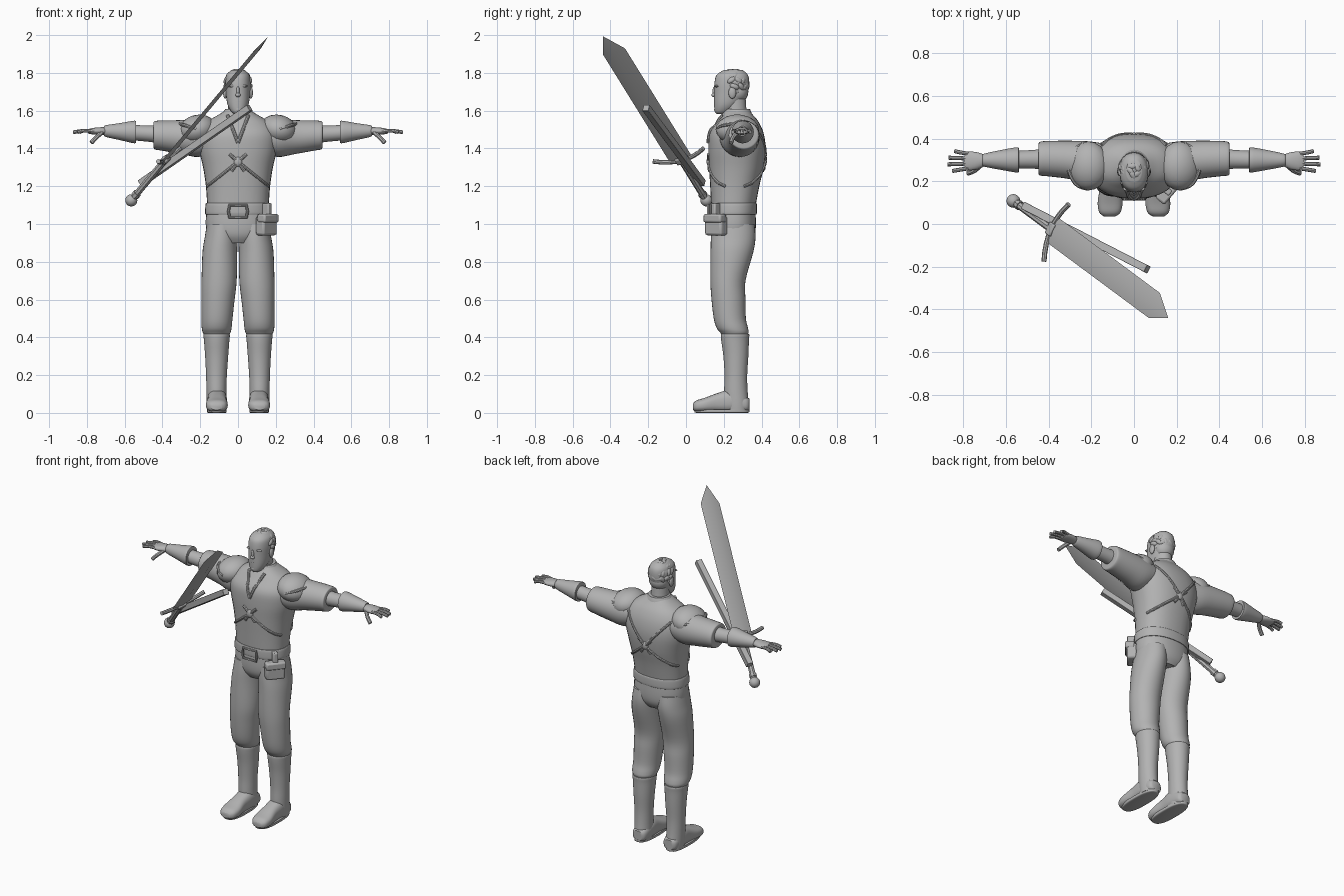
import bpy, bmesh, math, random
from mathutils import Vector, Matrix

if "Cube" in bpy.data.objects:
    bpy.data.objects.remove(bpy.data.objects["Cube"], do_unlink=True)
random.seed(4)

grey = bpy.data.materials.new("plain_grey")
grey.use_nodes = True
COLOUR = (0.45, 0.45, 0.45, 1)
grey.diffuse_color = COLOUR
grey.node_tree.nodes["Principled BSDF"].inputs["Base Color"].default_value = COLOUR
parts = []


def finish(ob, mirror=False):
    ob.data.materials.clear()
    ob.data.materials.append(grey)
    if mirror:
        ob.modifiers.new("Mirror", "MIRROR")
    parts.append(ob)
    return ob


def from_bmesh(name, bm, mirror=False):
    bmesh.ops.recalc_face_normals(bm, faces=bm.faces)
    me = bpy.data.meshes.new(name)
    bm.to_mesh(me)
    bm.free()
    ob = bpy.data.objects.new(name, me)
    bpy.context.collection.objects.link(ob)
    return finish(ob, mirror)


def resample(rings, steps=4):
    """Smooth interpolation through the given rows."""
    out = []
    for i in range(len(rings) - 1):
        p = [Vector(rings[max(0, min(len(rings) - 1, i + k))]) for k in (-1, 0, 1, 2)]
        for s in range(steps):
            t = s / steps
            m1, m2 = (p[2] - p[0]) / 2, (p[3] - p[1]) / 2
            a = p[1] * (2*t**3 - 3*t*t + 1) + m1 * (t**3 - 2*t*t + t)
            out.append(a + p[2] * (3*t*t - 2*t**3) + m2 * (t**3 - t*t))
    return out + [Vector(rings[-1])]


def loft(name, rings, axis="z", power=2.0, mirror=False, segs=32, cap=True):
    """Rings are (distance along axis, centre a, centre b, radius a, radius b)."""
    bm, prev = bmesh.new(), None
    place = {"z": lambda t, a, b: (a, b, t), "x": lambda t, a, b: (t, a, b),
             "y": lambda t, a, b: (a, t, b)}[axis]
    rows = resample(rings)
    for t, a, b, ra, rb in rows:
        row = []
        for k in range(segs):
            c, s = math.cos(math.tau * k / segs), math.sin(math.tau * k / segs)
            row.append(bm.verts.new(place(
                t, a + ra * math.copysign(abs(c) ** (2 / power), c),
                b + rb * math.copysign(abs(s) ** (2 / power), s))))
        if prev:
            for k in range(segs):
                j = (k + 1) % segs
                bm.faces.new((prev[k], prev[j], row[j], row[k]))
        elif cap:
            bm.faces.new(row)
        prev = row
    if cap:
        bm.faces.new(prev)
    return from_bmesh(name, bm, mirror)


def tube(name, points, radius, cyclic=False, mirror=False, smooth=False):
    cu = bpy.data.curves.new(name, "CURVE")
    cu.dimensions, cu.bevel_depth, cu.bevel_resolution = "3D", radius, 2
    cu.use_fill_caps = True
    pts = resample(points, 4) if smooth else points
    sp = cu.splines.new("POLY")
    sp.points.add(len(pts) - 1)
    for p, co in zip(sp.points, pts):
        p.co = (co[0], co[1], co[2], 1)
    sp.use_cyclic_u = cyclic
    ob = bpy.data.objects.new(name, cu)
    bpy.context.collection.objects.link(ob)
    bpy.ops.object.select_all(action="DESELECT")
    ob.select_set(True)
    bpy.context.view_layer.objects.active = ob
    bpy.ops.object.convert(target="MESH")
    return finish(bpy.context.view_layer.objects.active, mirror)


def blob(name, loc, size, mirror=False, rot=None, segs=20):
    bm = bmesh.new()
    m = Matrix.Translation(loc) @ (rot or Matrix()) @ Matrix.Diagonal((*size, 1))
    bmesh.ops.create_uvsphere(bm, u_segments=segs, v_segments=segs // 2, radius=1, matrix=m)
    return from_bmesh(name, bm, mirror)


def box(name, frame, loc, size, bevel=0.006):
    bm = bmesh.new()
    bmesh.ops.create_cube(bm, size=1, matrix=frame @ Matrix.Translation(loc) @ Matrix.Diagonal((*size, 1)))
    ob = from_bmesh(name, bm)
    mod = ob.modifiers.new("Bevel", "BEVEL")
    mod.width, mod.segments = bevel, 2
    return ob


# Torso, pelvis and belt
TORSO = [(1.08, 0, .25, .162, .116), (1.2, 0, .258, .17, .13), (1.3, 0, .267, .185, .145),
         (1.4, 0, .27, .207, .152), (1.48, 0, .268, .205, .143), (1.54, 0, .275, .165, .11),
         (1.58, 0, .272, .1, .08), (1.6, 0, .27, .07, .065)]
loft("vest", TORSO, power=2.3)
loft("pelvis", [(.9, 0, .25, .1, .09), (.94, 0, .25, .155, .113), (1.0, 0, .25, .171, .12),
                (1.1, 0, .25, .164, .116)], power=2.2)
loft("belt", [(1.05, 0, .25, .168, .119), (1.056, 0, .25, .174, .125), (1.104, 0, .25, .172, .125),
              (1.11, 0, .25, .166, .119)], power=2.2)
tube("belt_buckle", [(x, .118, z) for x, z in ((-.045, 1.035), (.045, 1.035), (.05, 1.065), (.045, 1.1),
                                               (-.045, 1.1), (-.05, 1.065))], .008, cyclic=True)


def on_torso(x, z, side):
    """Point on the front (-1) or back (+1) of the vest."""
    rows = resample(TORSO)
    r = min(rows, key=lambda q: abs(q[0] - z))
    depth = max(0, 1 - abs(x / r[3]) ** 2.3) ** (1 / 2.3)
    return Vector((x, r[2] + side * r[4] * depth, z))


def strap(name, a, b, side, radius=.008):
    pts = [on_torso(a[0] + (b[0] - a[0]) * i / 8, a[1] + (b[1] - a[1]) * i / 8, side) for i in range(9)]
    tube(name, pts, radius, mirror=True)


# Harness straps, chest star, back knot and collar
for side, label in ((-1, "front"), (1, "back")):
    strap(label + "_lower_strap", (0, 1.33), (.162, 1.2), side)
    strap(label + "_star_upper", (0, 1.33), (.045, 1.37), side, .009)
    strap(label + "_star_lower", (0, 1.33), (.035, 1.28), side, .009)
    blob(label + "_knot", on_torso(0, 1.33, side), (.022, .012, .026))
strap("back_upper_strap", (0, 1.33), (.15, 1.5), 1)
strap("neck_opening", (0, 1.43), (.055, 1.575), -1, .009)
loft("collar", [(1.55, 0, .272, .1, .085), (1.585, 0, .27, .082, .078), (1.61, 0, .272, .066, .066)])

# Belt pouch
hip = Matrix.Translation((.15, .16, 0)) @ Matrix.Rotation(math.radians(50), 4, "Z")
box("pouch", hip, (0, 0, .99), (.115, .06, .1), .012)
box("pouch_flap", hip, (0, -.012, 1.03), (.12, .055, .045), .01)
box("pouch_loop", hip, (0, -.005, 1.06), (.03, .045, .1), .006)

# Head and neck
loft("neck", [(1.5, 0, .28, .065, .065), (1.58, 0, .265, .054, .058), (1.68, 0, .255, .05, .06)])
loft("head", [(1.583, 0, .185, .018, .022), (1.595, 0, .194, .036, .042), (1.635, 0, .215, .056, .066),
              (1.7, 0, .238, .065, .089), (1.75, 0, .243, .067, .092), (1.79, 0, .245, .06, .082),
              (1.815, 0, .25, .035, .05)], power=2.2)
blob("nose_bridge", (0, .153, 1.70), (.009, .013, .03))
blob("nose_tip", (0, .147, 1.683), (.014, .013, .011))
blob("upper_lip", (0, .156, 1.65), (.021, .008, .005))
blob("lower_lip", (0, .158, 1.638), (.017, .008, .006))
blob("chin", (0, .163, 1.606), (.02, .014, .016))
blob("brow", (.027, .164, 1.73), (.025, .011, .007), True)
blob("eye", (.027, .168, 1.715), (.013, .009, .007), True)
blob("ear", (.068, .245, 1.695), (.011, .02, .032), True)

# Hair cap with wavy locks
crown = Vector((0, .25, 1.74))
blob("hair_cap", (0, .257, 1.752), (.071, .077, .066))
blob("hair_back", (0, .272, 1.70), (.062, .058, .06))
for row, (pitch, count) in enumerate(((-35, 7), (-10, 9), (18, 12), (45, 10), (72, 5))):
    for i in range(count):
        span = 180 if row < 2 else 360
        yaw = math.radians(span * (i + .5) / count + random.uniform(-8, 8))
        p = math.radians(pitch)
        d = Vector((math.cos(p) * math.cos(yaw), math.cos(p) * math.sin(yaw), math.sin(p)))
        spin = Matrix.Rotation(random.uniform(0, 3), 4, d) @ d.to_track_quat("Z", "Y").to_matrix().to_4x4()
        spot = crown + Vector((d.x * .067, d.y * .076, d.z * .073))
        blob("hair_lock", spot, (.026, .015, .011), rot=spin, segs=12)

# Arms
loft("sleeve", [(.13, .275, 1.46, .1, .08), (.21, .285, 1.455, .102, .1), (.3, .3, 1.46, .09, .09),
                (.4, .306, 1.468, .083, .08), (.44, .306, 1.47, .079, .075), (.447, .305, 1.472, .07, .066)],
     "x", mirror=True)
blob("shoulder_guard", (.215, .272, 1.5), (.1, .115, .078), True, Matrix.Rotation(math.radians(14), 4, "Y"))
tube("shoulder_guard_rim", [(.22, .165, 1.5), (.275, .19, 1.52), (.308, .27, 1.53), (.275, .355, 1.52),
                            (.22, .375, 1.5)], .009, mirror=True, smooth=True)
loft("forearm", [(.4, .305, 1.475, .05, .05), (.47, .303, 1.478, .044, .043), (.6, .3, 1.487, .04, .04)],
     "x", mirror=True)
loft("gauntlet", [(.54, .3, 1.487, .05, .05), (.548, .3, 1.487, .059, .06), (.62, .3, 1.489, .047, .046),
                  (.7, .299, 1.492, .031, .031), (.708, .299, 1.492, .025, .024)], "x", mirror=True)
loft("palm", [(.695, .298, 1.492, .025, .02), (.735, .296, 1.492, .04, .02), (.775, .295, 1.491, .044, .016),
              (.795, .295, 1.49, .036, .011)], "x", mirror=True, segs=20)
for i, (tip, label) in enumerate(((.85, "index"), (.873, "middle"), (.868, "ring"), (.84, "little"))):
    y = .262 + i * .022
    tube(label + "_finger", [(.77, y, 1.492), (.815, y + (i - 1.5) * .005, 1.494),
                             (tip, y + (i - 1.5) * .009, 1.486)], .0095, mirror=True, smooth=True)
tube("thumb", [(.72, .275, 1.485), (.748, .25, 1.46), (.777, .238, 1.43)], .012, mirror=True, smooth=True)

# Trousers and boots
loft("trouser_leg", [(1.0, .085, .25, .08, .112), (.93, .089, .25, .087, .118), (.85, .096, .243, .092, .113),
                     (.7, .1, .222, .093, .093), (.6, .106, .225, .088, .09), (.5, .111, .232, .082, .085),
                     (.45, .113, .245, .079, .083), (.425, .113, .256, .073, .075),
                     (.4, .113, .26, .058, .06)], mirror=True)
loft("boot_shaft", [(.417, .113, .26, .062, .066), (.414, .113, .26, .07, .075), (.38, .113, .26, .067, .073),
                    (.3, .113, .264, .061, .066), (.2, .114, .264, .055, .06), (.12, .114, .264, .053, .062),
                    (.05, .113, .268, .052, .064), (.012, .113, .27, .049, .06)], mirror=True)
loft("boot_foot", [(.335, .11, .045, .03, .03), (.315, .11, .047, .046, .042), (.24, .11, .062, .052, .06),
                   (.17, .111, .055, .05, .051), (.1, .112, .042, .058, .038), (.055, .113, .036, .05, .03),
                   (.036, .114, .032, .028, .016)], "y", power=2.5, mirror=True)
loft("boot_sole", [(0, .112, .19, .046, .135), (.004, .112, .19, .052, .145), (.018, .112, .19, .052, .146)],
     power=2.6, mirror=True)

# Sword frame: x across the blade, y through it, z towards the tip, origin at the pommel
along = Vector((.58, -.43, .693)).normalized()
across = Vector((.353, .917, .188))
across = (across - along * across.dot(along)).normalized()
sword = Matrix((across, along.cross(across), along)).transposed().to_4x4()
sword.translation = (-.565, .108, 1.125)


def in_sword(*p):
    return sword @ Vector(p)


bm = bmesh.new()
ends = [[bm.verts.new(in_sword(x, y, t)) for x, y in ((.066, 0), (0, .01), (-.066, 0), (0, -.01))]
        for t in (.32, 1.14)]
tip = bm.verts.new(in_sword(-.008, 0, 1.257))
bm.faces.new(ends[0])
for k in range(4):
    j = (k + 1) % 4
    bm.faces.new((ends[0][k], ends[0][j], ends[1][j], ends[1][k]))
    bm.faces.new((ends[1][k], ends[1][j], tip))
from_bmesh("sword_blade", bm)
tube("sword_guard", [in_sword(x, 0, .305 + 1.9 * x * x) for x in [k * .0375 for k in range(-4, 5)]], .012)
box("guard_block", sword, (0, 0, .31), (.06, .035, .04))
tube("sword_grip", [in_sword(0, 0, t) for t in (0, .1, .2, .31)], .018)
tube("grip_collar", [in_sword(0, 0, .035), in_sword(0, 0, .055)], .023)
blob("sword_pommel", in_sword(0, 0, 0), (.032, .032, .032))

# Square bar beside the sword
start, end = Vector((-.515, .085, 1.215)), Vector((.062, -.212, 1.615))
bar = (end - start).to_track_quat("Z", "Y").to_matrix().to_4x4()
bar.translation = (start + end) / 2
box("square_bar", bar, (0, 0, 0), (.036, .036, (end - start).length), .002)

# Smooth shading with sharp edges kept
bpy.ops.object.select_all(action="DESELECT")
for ob in parts:
    ob.select_set(True)
bpy.context.view_layer.objects.active = parts[0]
bpy.ops.object.shade_smooth_by_angle(angle=math.radians(40))
